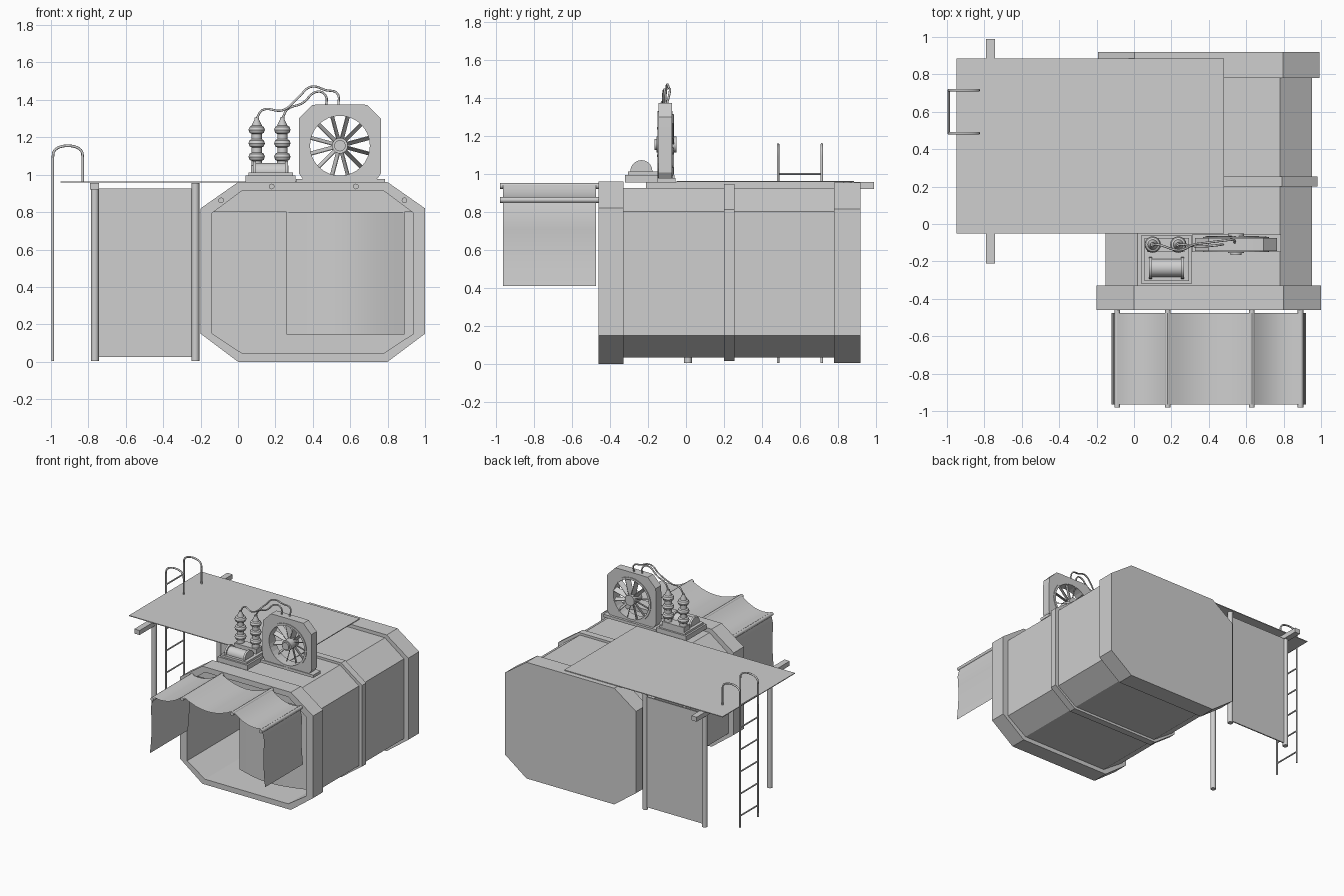
import bpy, bmesh, math
from mathutils import Vector, Matrix

cube = bpy.data.objects.get("Cube")
if cube:
    bpy.data.objects.remove(cube, do_unlink=True)

grey = bpy.data.materials.new("plain grey")
grey.use_nodes = True
grey.diffuse_color = (0.62, 0.62, 0.62, 1)
grey.node_tree.nodes["Principled BSDF"].inputs["Base Color"].default_value = grey.diffuse_color


def finish(name, bm, smooth=False):
    bmesh.ops.recalc_face_normals(bm, faces=bm.faces)
    mesh = bpy.data.meshes.new(name)
    bm.to_mesh(mesh)
    bm.free()
    mesh.materials.append(grey)
    ob = bpy.data.objects.new(name, mesh)
    bpy.context.collection.objects.link(ob)
    if smooth:
        bpy.ops.object.select_all(action='DESELECT')
        ob.select_set(True)
        bpy.context.view_layer.objects.active = ob
        bpy.ops.object.shade_smooth_by_angle(angle=math.radians(35))
    return ob


def box(name, x, y, z):
    bm = bmesh.new()
    bmesh.ops.create_cube(bm, size=1)
    for v in bm.verts:
        v.co = [r[0] if c < 0 else r[1] for c, r in zip(v.co, (x, y, z))]
    return finish(name, bm)


def rod(name, a, b, r, sides=12):
    a, b = Vector(a), Vector(b)
    bm = bmesh.new()
    turn = (b - a).to_track_quat('Z', 'Y').to_matrix().to_4x4()
    bmesh.ops.create_cone(bm, cap_ends=True, segments=sides, radius1=r, radius2=r,
                          depth=(b - a).length, matrix=Matrix.Translation((a + b) / 2) @ turn)
    return finish(name, bm, True)


def prism(name, y0, y1, outer, inner=None):
    """Extrude an xz outline along y, optionally with a matching hole."""
    bm = bmesh.new()
    n = len(outer)
    loops = [[bm.verts.new((x, y, z)) for x, z in pts]
             for pts in ([outer, inner] if inner else [outer]) for y in (y0, y1)]

    def bridge(a, b):
        for i in range(n):
            j = (i + 1) % n
            bm.faces.new((a[i], a[j], b[j], b[i]))
    bridge(loops[0], loops[1])
    if inner:
        bridge(loops[2], loops[3])
        bridge(loops[0], loops[2])
        bridge(loops[1], loops[3])
    else:
        bm.faces.new(loops[0])
        bm.faces.new(loops[1])
    return finish(name, bm)


def sheet(name, rows):
    """Cloth surface through rows of points."""
    bm = bmesh.new()
    grid = [[bm.verts.new(p) for p in row] for row in rows]
    for a, b in zip(grid, grid[1:]):
        for i in range(len(a) - 1):
            bm.faces.new((a[i], a[i + 1], b[i + 1], b[i]))
    return finish(name, bm, True)


def tube(name, points, r, kind='POLY'):
    cu = bpy.data.curves.new(name, 'CURVE')
    cu.dimensions = '3D'
    cu.bevel_depth, cu.bevel_resolution, cu.resolution_u = r, 2, 6
    cu.use_fill_caps = True
    sp = cu.splines.new(kind)
    if kind == 'BEZIER':
        sp.bezier_points.add(len(points) - 1)
        for bp, p in zip(sp.bezier_points, points):
            bp.co = p
            bp.handle_left_type = bp.handle_right_type = 'AUTO'
    else:
        sp.points.add(len(points) - 1)
        for sp_pt, p in zip(sp.points, points):
            sp_pt.co = (*p, 1)
    cu.materials.append(grey)
    ob = bpy.data.objects.new(name, cu)
    bpy.context.collection.objects.link(ob)


def lathe(name, profile, x, y, sides=16):
    bm = bmesh.new()
    vs = [bm.verts.new((r, 0, z)) for r, z in profile]
    es = [bm.edges.new(p) for p in zip(vs, vs[1:])]
    bmesh.ops.spin(bm, geom=vs + es, axis=(0, 0, 1), cent=(0, 0, 0),
                   angle=math.tau, steps=sides, use_duplicate=False)
    bmesh.ops.remove_doubles(bm, verts=bm.verts, dist=0.0005)
    bmesh.ops.translate(bm, verts=bm.verts, vec=(x, y, 0))
    return finish(name, bm, True)


def octagon(i):
    """Container outline shrunk by i."""
    l, r, b, t = -0.2 + i, 1 - i, 0.7 * i, 0.96 - 0.7 * i
    c = 0.4 * i
    return [(c, b), (0.8 - c, b), (r, 0.15), (r, 0.82 - c), (0.8 - c, t), (c, t), (l, 0.82 - c), (l, 0.15)]


# Container shell with frames
hollow = octagon(0.062)
prism("front_frame", -0.46, -0.33, octagon(0), hollow)
prism("container_body", -0.33, 0.78, octagon(0.047), hollow)
prism("middle_rib", 0.2, 0.255, octagon(0.02), octagon(0.05))
prism("rear_frame", 0.78, 0.92, octagon(0.008))
prism("doorway_transom", -0.345, -0.335, [(-0.135, 0.8), (0.935, 0.8), (0.78, 0.915), (0.02, 0.915)])

# Doorway curtain
sheet("doorway_curtain", [[(0.26 + 0.63 * k / 16, -0.35 - 0.07 * math.sin(math.pi * k / 16), z)
                           for k in range(17)] for z in (0.145, 0.8)])

# Awning: cloth sagging between four rods, with a hanging flap at each end
rods = [(-0.09, 0.863), (0.18, 0.937), (0.63, 0.937), (0.89, 0.863)]
for x, z in rods:
    rod("awning_rod", (x, -0.98, z), (x, -0.45, z), 0.015)
line = [(-0.12 + 0.015 * math.sin(math.pi * k / 6), 0.41 + 0.45 * k / 6) for k in range(6)]
for (xa, za), (xb, zb) in zip(rods, rods[1:]):
    for k in range(8):
        t = k / 8
        sag = 0.18 * (xb - xa) * 4 * t * (1 - t) * 0.8
        line.append((xa + (xb - xa) * t, za + (zb - za) * t + 0.016 - sag))
line.append((0.89, 0.879))
line += [(0.92 - 0.015 * math.sin(math.pi * k / 6), 0.41 + 0.45 * k / 6) for k in range(5, -1, -1)]
sheet("awning_cloth", [[(x, y, z) for x, z in line] for y in (-0.965, -0.475)])

# Roof platform, posts and wall
box("platform", (-0.95, 0.48), (-0.05, 0.885), (0.958, 0.964))
box("platform_beam", (-0.79, -0.742), (-0.21, 0.99), (0.92, 0.957))
for x, y in ((-0.765, 0.01), (-0.765, 0.85), (-0.228, 0.85)):
    rod("platform_post", (x, y, 0.005), (x, y, 0.957), 0.021)
box("side_wall", (-0.765, -0.228), (0.845, 0.855), (0.025, 0.925))

# Ladder with hooped rails
for y in (0.485, 0.715):
    hoop = [(-0.91 - 0.08 * math.cos(a), y, 1.095 + 0.06 * math.sin(a) ** 0.7)
            for a in [math.pi * k / 12 for k in range(1, 12)]]
    tube("ladder_rail", [(-0.99, y, 0.005), (-0.99, y, 1.09)] + hoop + [(-0.83, y, 1.09), (-0.83, y, 0.96)], 0.007)
for k in range(6):
    z = 0.1 + 0.18 * k
    rod("ladder_rung", (-0.99, 0.485, z), (-0.99, 0.715, z), 0.006, 8)

# Fan housing with a round opening
cx, cz, n = 0.545, 1.155, 32
ring = [(math.cos(math.tau * k / n), math.sin(math.tau * k / n)) for k in range(n)]


def housing_edge(c, s):
    half, up = 0.22, 0.22 if s > 0 else 0.19
    k = min(half / max(abs(c), 1e-6), up / max(abs(s), 1e-6))
    if s > 0:
        k = min(k, 0.365 / (abs(c) + s))
    return cx + c * k, cz + s * k


prism("fan_housing", -0.145, -0.075, [housing_edge(c, s) for c, s in ring],
      [(cx + 0.165 * c, cz + 0.165 * s) for c, s in ring])
prism("fan_rim", -0.15, -0.07, [(cx + 0.177 * c, cz + 0.177 * s) for c, s in ring],
      [(cx + 0.16 * c, cz + 0.16 * s) for c, s in ring])
box("fan_base", (0.31, 0.785), (-0.15, -0.055), (0.955, 0.978))
rod("fan_hub", (cx, -0.155, cz), (cx, -0.05, cz), 0.042, 20)
rod("fan_hub_cap", (cx, -0.167, cz), (cx, -0.15, cz), 0.03, 20)
bm = bmesh.new()
for k in range(12):
    spin = Matrix.Translation((cx, -0.085, cz)) @ Matrix.Rotation(math.tau * (k + 0.5) / 12, 4, 'Y')
    pitch = Matrix.Translation((0.1, 0, 0)) @ Matrix.Rotation(math.radians(65), 4, 'X')
    bmesh.ops.create_cube(bm, size=1, matrix=spin @ pitch @ Matrix.Diagonal((0.13, 0.004, 0.045, 1)).inverted().inverted()
                          if k % 2 else spin @ pitch @ Matrix.Diagonal((0.13, 0.004, 0.04, 1)))
finish("fan_blades", bm)

# Transformer: base, coil drum and two insulators
box("transformer_base", (0.04, 0.308), (-0.32, -0.06), (0.955, 0.995))
box("transformer_tray", (0.055, 0.293), (-0.305, -0.075), (0.99, 1.012))
box("insulator_plinth", (0.07, 0.27), (-0.15, -0.075), (1.0, 1.05))
rod("coil_drum", (0.09, -0.235, 1.015), (0.255, -0.235, 1.015), 0.048, 20)
for x in (0.08, 0.25):
    rod("coil_end", (x, -0.235, 1.015), (x + 0.016, -0.235, 1.015), 0.058, 20)
column = [(0, 1.04), (0.03, 1.04)]
for z in (1.096, 1.168, 1.24):
    column += [(0.027, z - 0.022), (0.038, z - 0.016), (0.044, z), (0.038, z + 0.016), (0.027, z + 0.022)]
column += [(0.027, 1.265), (0.012, 1.295), (0.012, 1.305), (0, 1.305)]
for x in (0.1, 0.237):
    lathe("insulator", column, x, -0.11)

# Cables from insulators to the fan
tube("long_cable", [(0.1, -0.11, 1.3), (0.13, -0.11, 1.345), (0.24, -0.14, 1.345), (0.32, -0.11, 1.41),
                    (0.39, -0.1, 1.47), (0.47, -0.09, 1.452), (0.53, -0.085, 1.435), (0.538, -0.1, 1.37)],
     0.006, 'BEZIER')
tube("short_cable", [(0.237, -0.11, 1.3), (0.265, -0.11, 1.35), (0.34, -0.12, 1.38), (0.43, -0.115, 1.445),
                     (0.47, -0.11, 1.42), (0.472, -0.11, 1.37)], 0.006, 'BEZIER')
